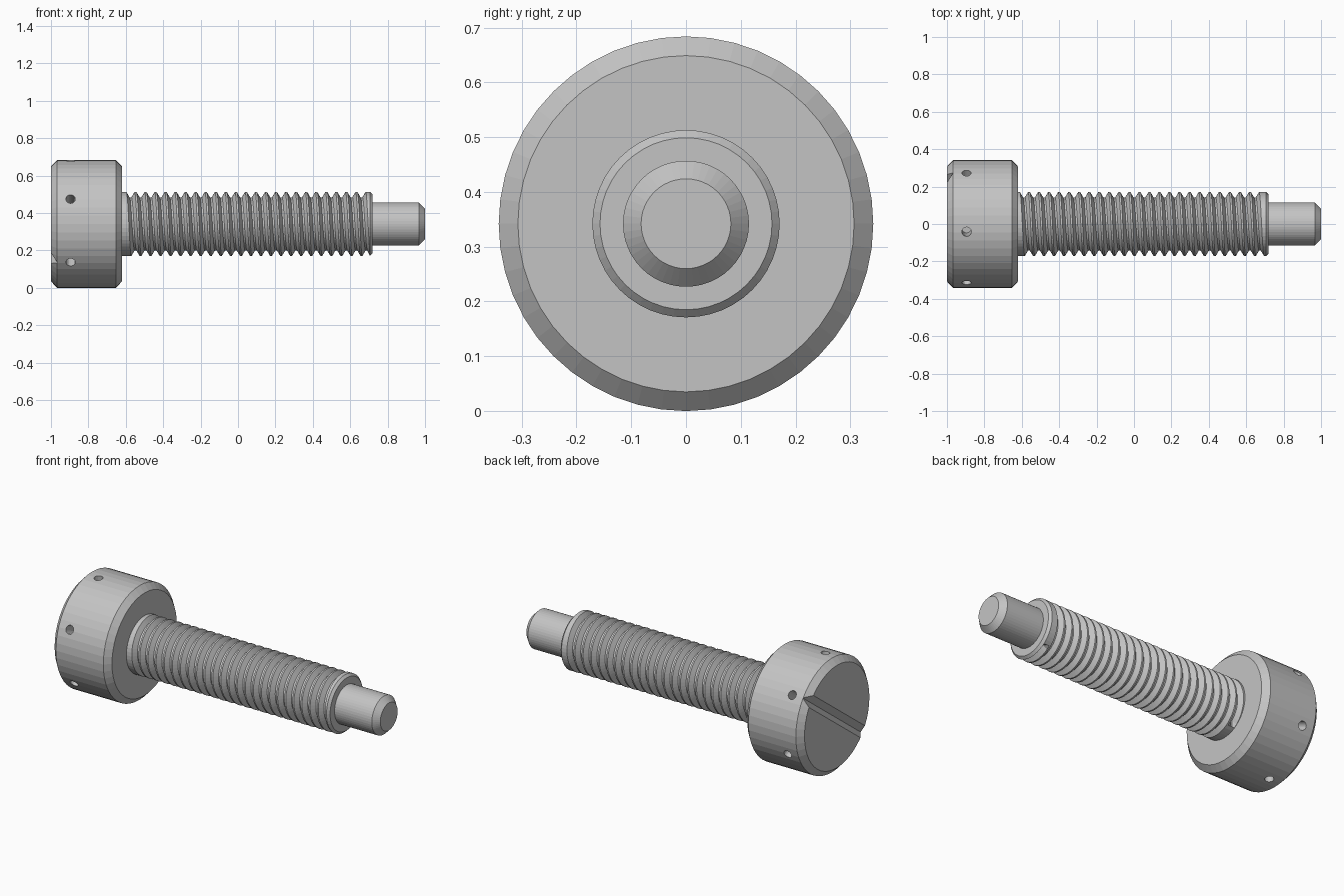
import bpy, bmesh
from math import sin, cos, pi, radians
from mathutils import Matrix, Vector

cube = bpy.data.objects.get("Cube")
if cube:
    bpy.data.objects.remove(cube)

AXIS_Z = 0.342
SIDES = 48

steel = bpy.data.materials.new("steel_grey")
steel.use_nodes = True
steel.diffuse_color = (0.55, 0.55, 0.55, 1)
steel.node_tree.nodes["Principled BSDF"].inputs["Base Color"].default_value = steel.diffuse_color


def make_object(name, bm):
    bmesh.ops.recalc_face_normals(bm, faces=bm.faces)
    mesh = bpy.data.meshes.new(name)
    bm.to_mesh(mesh)
    bm.free()
    mesh.materials.append(steel)
    obj = bpy.data.objects.new(name, mesh)
    obj.location.z = AXIS_Z
    bpy.context.collection.objects.link(obj)
    return obj


def ring_point(x, r, a):
    """Point around the screw axis, starting at the top and turning to the front."""
    return Vector((x, -r * sin(a), r * cos(a)))


def lathe(name, profile):
    """Closed solid turned from (x, radius) points."""
    bm = bmesh.new()
    rings = [[bm.verts.new(ring_point(x, r, 2 * pi * i / SIDES)) for i in range(SIDES)]
             for x, r in profile]
    for a, b in zip(rings, rings[1:]):
        for i in range(SIDES):
            j = (i + 1) % SIDES
            bm.faces.new((a[i], a[j], b[j], b[i]))
    bm.faces.new(rings[0])
    bm.faces.new(rings[-1])
    return make_object(name, bm)


# Chamfered head
head = lathe("head", [(-1, 0.307), (-0.967, 0.342), (-0.653, 0.342), (-0.62, 0.307)])

# Cutter: six radial holes and a V slot across the end face
bm = bmesh.new()
for k in range(6):
    turn = Matrix.Rotation(radians(67 - 60 * k), 4, 'X')
    bmesh.ops.create_cone(bm, cap_ends=True, segments=16, radius1=0.025, radius2=0.025, depth=0.2,
                          matrix=Matrix.Translation((-0.895, 0, 0)) @ turn
                          @ Matrix.Translation((0, 0, 0.29)))
bmesh.ops.create_cone(bm, cap_ends=True, segments=4, radius1=0.035, radius2=0.035, depth=0.9,
                      matrix=Matrix.Translation((-1, 0, 0)) @ Matrix.Rotation(radians(127), 4, 'X'))
cutter = make_object("head_cutter", bm)
cutter.hide_render = True

cut = head.modifiers.new("holes_and_slot", 'BOOLEAN')
cut.operation = 'DIFFERENCE'
cut.solver = 'EXACT'
cut.object = cutter
bpy.context.view_layer.update()
graph = bpy.context.evaluated_depsgraph_get()
cut_mesh = bpy.data.meshes.new_from_object(head.evaluated_get(graph))
head.modifiers.clear()
head.data = cut_mesh
bpy.data.objects.remove(cutter)

# Threaded shank: helical groove that starts and stops within plain ends
PITCH, CREST, ROOT = 0.0537, 0.171, 0.142
GROOVE = [(-0.022, CREST), (-0.005, ROOT), (0.005, ROOT), (0.022, CREST)]
START, END = -0.62, 0.706
FIRST_TURN, LAST_TURN = -0.41, 23.6
bm = bmesh.new()
columns = []
for i in range(SIDES + 1):
    column = []
    for n in range(-2, 27):
        turn = n + i / SIDES
        for offset, r in GROOVE:
            x = -0.575 + PITCH * turn + offset
            if not (FIRST_TURN < turn < LAST_TURN):
                r = CREST
            column.append(bm.verts.new(ring_point(min(max(x, START), END), r, 2 * pi * i / SIDES)))
    columns.append(column)
for a, b in zip(columns, columns[1:]):
    for j in range(len(a) - 1):
        bm.faces.new((a[j], a[j + 1], b[j + 1], b[j]))
bmesh.ops.remove_doubles(bm, verts=bm.verts, dist=0.0001)
make_object("threaded_shank", bm)

# Chamfered shank end and plain pin tip
lathe("shank_end", [(END, CREST), (0.72, 0.157), (0.72, 0.115), (0.967, 0.115), (1, 0.082)])
